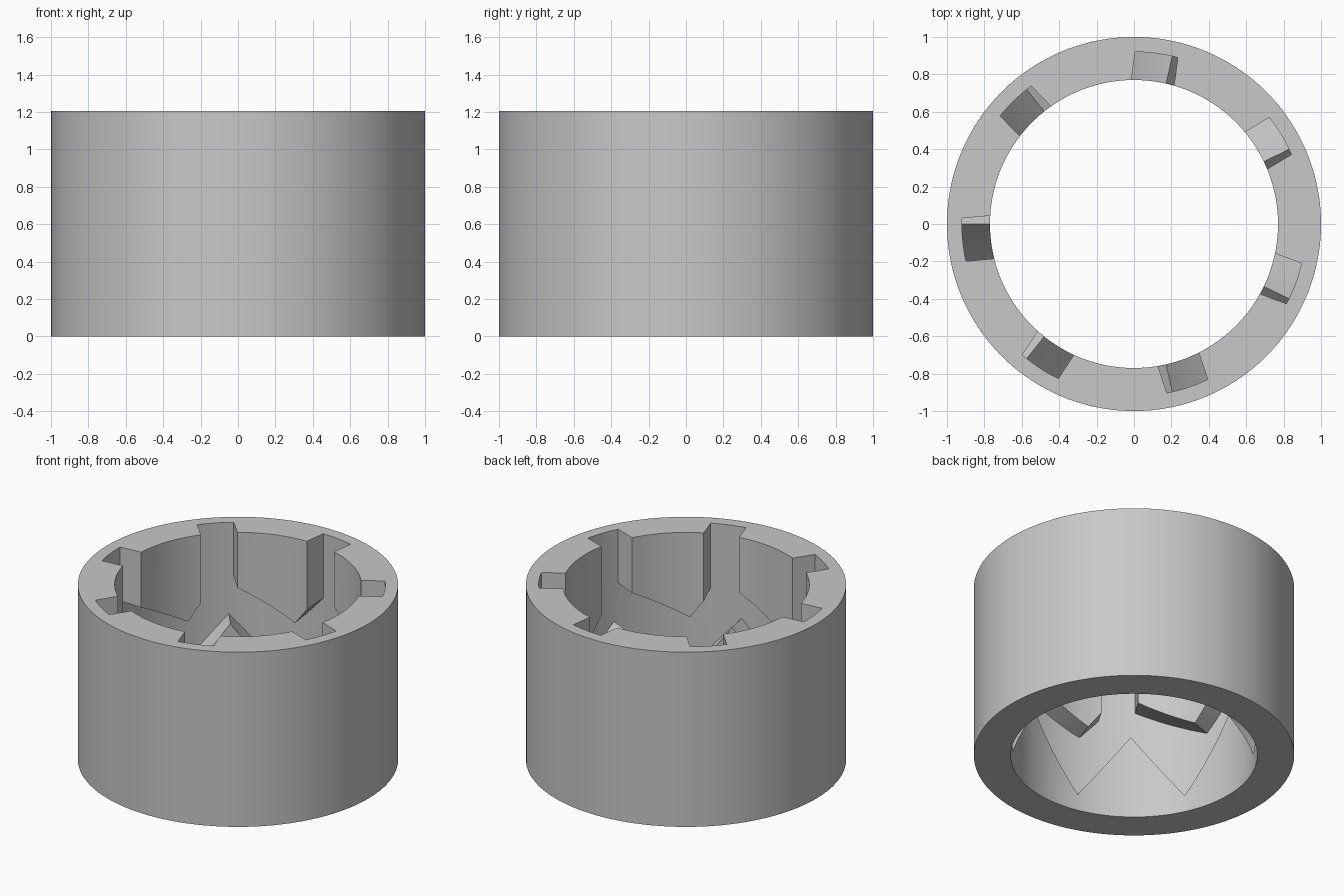
import bpy, bmesh
from math import radians, cos, sin

cube = bpy.data.objects.get("Cube")
if cube:
    bpy.data.objects.remove(cube, do_unlink=True)

R_OUT, R_GROOVE, R_IN, HEIGHT = 1.0, 0.92, 0.77, 1.204
COUNT = 7
PITCH = 360 / COUNT
TIP = 20.3            # lowest point of each upper tooth, degrees after the peak
SLOPE, SHALLOW = 0.0179, 0.0073   # height change per degree

# Key stations of one period: (angle at bore, angle at groove wall, steps to next)
SLOT_START, SLOT_END = (-3.3, -1.9), (13.9, 12.5)
KEYS = [(*SLOT_START, 1), (0, 0, 5), (*SLOT_END, 3), (TIP, TIP, 2),
        (PITCH / 2, PITCH / 2, 9),
        (SLOT_START[0] + PITCH, SLOT_START[1] + PITCH, 0)]


def lower_edge(a):
    """Height of the lower zigzag cam."""
    return 0.575 - SLOPE * min(abs(a), PITCH - a)


def upper_edge(a):
    """Height of the underside of the upper teeth."""
    return 0.62 + (SLOPE * (TIP - a) if a < TIP else SHALLOW * (a - TIP))


def polar(r, a, z):
    return (r * cos(radians(a)), r * sin(radians(a)), z)


def station(a_in, a_out, base):
    """All corner points of one radial section."""
    def at(r, a, z):
        return polar(r, a + base, z)
    return {
        "out_low": at(R_OUT, a_out, 0), "out_top": at(R_OUT, a_out, HEIGHT),
        "bore_low": at(R_IN, a_in, 0),
        "cam_in": at(R_IN, a_in, lower_edge(a_in)),
        "cam_out": at(R_GROOVE, a_out, lower_edge(a_out)),
        "tooth_out": at(R_GROOVE, a_out, upper_edge(a_out)),
        "tooth_in": at(R_IN, a_in, upper_edge(a_in)),
        "top_groove": at(R_GROOVE, a_out, HEIGHT),
        "top_bore": at(R_IN, a_in, HEIGHT),
    }


COMMON = ["out_top", "out_low", "bore_low", "cam_in", "cam_out"]
SLOT = COMMON + ["top_groove", "out_top"]
TOOTH = COMMON + ["tooth_out", "tooth_in", "top_bore", "top_groove", "out_top"]

bm = bmesh.new()


def face(points):
    bm.faces.new([bm.verts.new(p) for p in points])


for k in range(COUNT):
    base = 180 + k * PITCH
    for i, (in0, out0, steps) in enumerate(KEYS[:-1]):
        in1, out1, _ = KEYS[i + 1]
        rows = [station(in0 + (in1 - in0) * s / steps,
                        out0 + (out1 - out0) * s / steps, base)
                for s in range(steps + 1)]
        profile = SLOT if i < 2 else TOOTH
        for p, q in zip(rows, rows[1:]):
            for u, v in zip(profile, profile[1:]):
                # the groove wall is split at tooth height beside each slot
                face([p[u], p[v], q[v], q[u]])
    # Side walls of the slot
    for a_in, a_out in ((SLOT_START[0] + PITCH, SLOT_START[1] + PITCH), SLOT_END):
        w = station(a_in, a_out, base)
        face([w[n] for n in ("tooth_in", "tooth_out", "top_groove", "top_bore")])

bmesh.ops.remove_doubles(bm, verts=bm.verts, dist=0.0005)
bmesh.ops.recalc_face_normals(bm, faces=bm.faces)
mesh = bpy.data.meshes.new("cam_ring")
bm.to_mesh(mesh)
bm.free()

ring = bpy.data.objects.new("cam_ring", mesh)
bpy.context.collection.objects.link(ring)

# Plain grey finish
grey = bpy.data.materials.new("light_grey")
grey.use_nodes = True
colour = (0.58, 0.58, 0.58, 1)
grey.diffuse_color = colour
grey.node_tree.nodes["Principled BSDF"].inputs["Base Color"].default_value = colour
mesh.materials.append(grey)

bpy.ops.object.select_all(action="DESELECT")
ring.select_set(True)
bpy.context.view_layer.objects.active = ring
bpy.ops.object.shade_smooth_by_angle(angle=radians(30))
